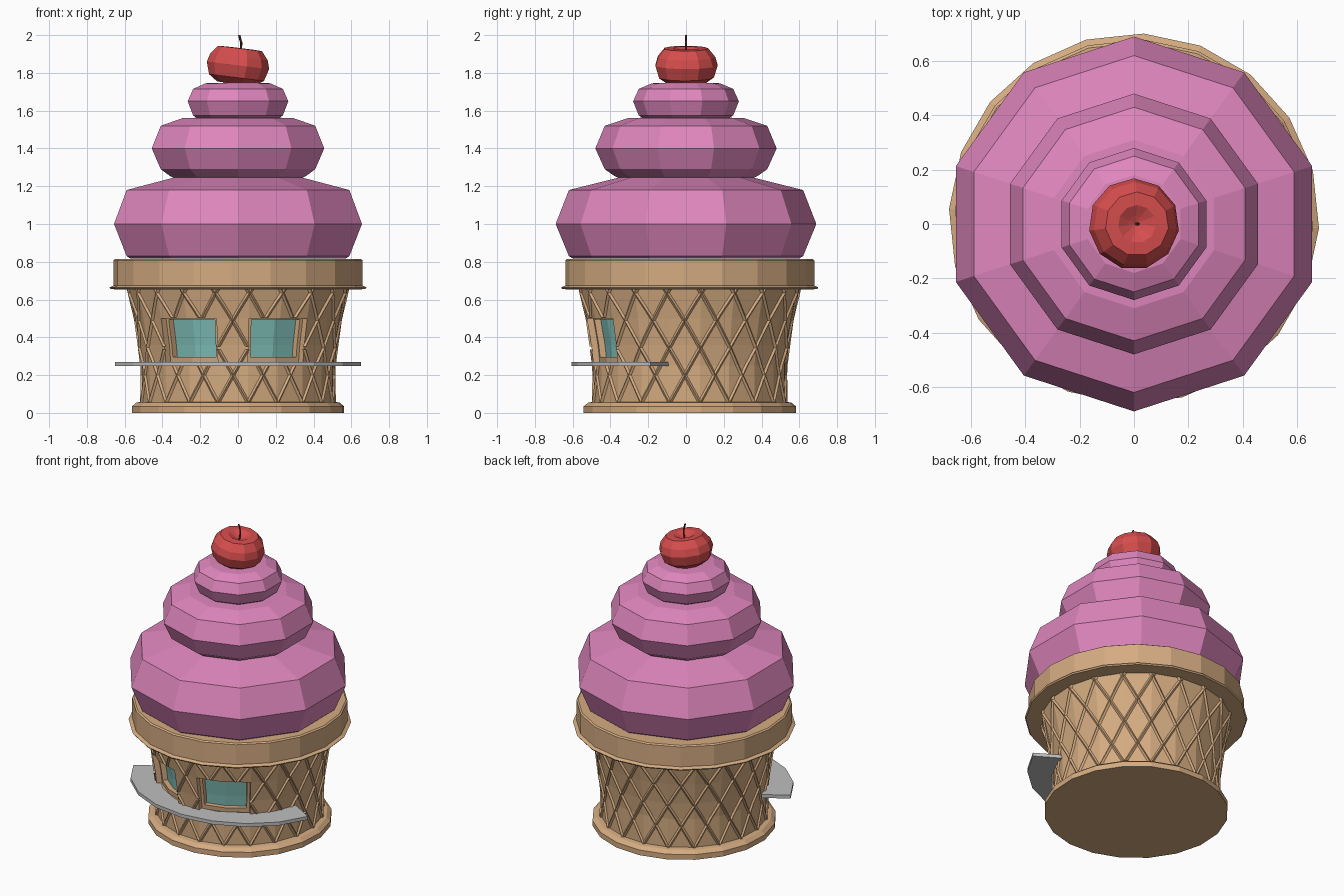
import bpy, bmesh, math
from mathutils import Matrix, Vector

if "Cube" in bpy.data.objects:
    bpy.data.objects.remove(bpy.data.objects["Cube"])

def mat(name, col):
    m = bpy.data.materials.new(name)
    m.diffuse_color = (*col, 1)
    m.use_nodes = True
    m.node_tree.nodes["Principled BSDF"].inputs["Base Color"].default_value = m.diffuse_color
    return m

WAFFLE = mat("waffle tan", (0.66, 0.41, 0.22))
PINK = mat("pink frosting", (0.74, 0.24, 0.51))
RED = mat("cherry red", (0.68, 0.075, 0.075))
STEM = mat("stem brown", (0.10, 0.02, 0.02))
GLASS = mat("window teal", (0.22, 0.53, 0.49))
GREY = mat("counter grey", (0.52, 0.52, 0.52))

CY = 0.02            # the cone sits slightly behind the centre
FRONT = -93          # direction of the cone's front, degrees

def finish(name, bm, mats, recalc=True):
    bmesh.ops.remove_doubles(bm, verts=bm.verts, dist=0.0002)
    if recalc:
        bmesh.ops.recalc_face_normals(bm, faces=bm.faces)
    me = bpy.data.meshes.new(name)
    bm.to_mesh(me)
    bm.free()
    for m in mats:
        me.materials.append(m)
    ob = bpy.data.objects.new(name, me)
    bpy.context.collection.objects.link(ob)
    return ob

def polar(deg, r, z, cy=0.0):
    a = math.radians(deg)
    return Vector((r * math.cos(a), cy + r * math.sin(a), z))

def lathe(name, profile, sides, start, m, cy=0.0, matrix=None):
    """Revolve (radius, height) points; ends on the axis close the shape."""
    bm = bmesh.new()
    step = 360 / sides
    for k in range(sides):
        a, b = start + k * step, start + (k + 1) * step
        for (r0, z0), (r1, z1) in zip(profile, profile[1:]):
            pts = [polar(a, r0, z0, cy)]
            if r0 > 0:
                pts.append(polar(b, r0, z0, cy))
            if r1 > 0:
                pts.append(polar(b, r1, z1, cy))
            pts.append(polar(a, r1, z1, cy))
            bm.faces.new([bm.verts.new(p) for p in pts])
    if matrix:
        bmesh.ops.transform(bm, matrix=matrix, verts=bm.verts)
    return finish(name, bm, [m])

# Cone body: surface of a 20-sided flared wall
WALL = [(0.04, 0.51), (0.25, 0.512), (0.36, 0.524), (0.5, 0.548), (0.66, 0.582)]

def surf(u, z, depth=0.0):
    """Point on the wall; u is the angle from the front in degrees."""
    r = WALL[-1][1]
    for (z0, r0), (z1, r1) in zip(WALL, WALL[1:]):
        if z <= z1:
            r = r0 + (r1 - r0) * (z - z0) / (z1 - z0)
            break
    t = (u - 9) % 18 - 9
    r *= math.cos(math.radians(9)) / math.cos(math.radians(t))
    return polar(FRONT + u, r - depth, z, CY)

def recess(u, z):
    """Depth of the wall: two windows with a stepped frame and sill."""
    u = abs((u + 180) % 360 - 180)
    if 9 < u < 45 and 0.265 < z < 0.5:
        return 0.068 if 11 < u < 43 and 0.295 < z < 0.495 else 0.035
    return 0.0

us = sorted([9 + 18 * k for k in range(20)] + [11, 43, 317, 349])
us.append(us[0] + 360)
zs = [0.04, 0.15, 0.25, 0.265, 0.295, 0.36, 0.495, 0.5, 0.58, 0.66]
bm = bmesh.new()

def add(pts, idx=0):
    f = bm.faces.new([bm.verts.new(p) for p in pts])
    f.material_index = idx

for u0, u1 in zip(us, us[1:]):
    for z0, z1 in zip(zs, zs[1:]):
        um, zm = (u0 + u1) / 2, (z0 + z1) / 2
        d = recess(um, zm)
        add([surf(u0, z0, d), surf(u1, z0, d), surf(u1, z1, d), surf(u0, z1, d)],
            1 if d > 0.05 else 0)
        # reveal walls towards shallower or deeper neighbours
        e = recess(u1 + 0.5, zm)
        if e != d:
            q = [surf(u1, z0, d), surf(u1, z0, e), surf(u1, z1, e), surf(u1, z1, d)]
            add(q)
        e = recess(um, z1 + 0.002)
        if e != d:
            q = [surf(u0, z1, d), surf(u1, z1, d), surf(u1, z1, e), surf(u0, z1, e)]
            add(q)
finish("cone_wall", bm, [WAFFLE, GLASS])

# Raised diamond lattice, left out across the windows
bm = bmesh.new()
STEPS, ZB, ZT = 36, 0.05, 0.655
for k in range(20):
    for s in (-62, 62):
        for i in range(STEPS):
            za = ZB + (ZT - ZB) * i / STEPS
            zb = ZB + (ZT - ZB) * (i + 1) / STEPS
            ua, ub = 18 * k + s * (za - 0.49), 18 * k + s * (zb - 0.49)
            if recess(ua, za) or recess(ub, zb):
                continue
            w = 1.35
            rows = [[surf(u - w, z, 0.001), surf(u, z, -0.011), surf(u + w, z, 0.001)]
                    for u, z in ((ua, za), (ub, zb))]
            for j in (0, 1):
                add([rows[0][j], rows[0][j + 1], rows[1][j + 1], rows[1][j]])
finish("waffle_lattice", bm, [WAFFLE], recalc=False)

# Foot ring and rim of the cone
lathe("cone_foot", [(0, 0), (0.565, 0), (0.565, 0.035), (0.54, 0.055), (0.5, 0.06)],
      20, FRONT + 9, WAFFLE, CY)
lathe("cone_rim", [(0.56, 0.652), (0.675, 0.655), (0.682, 0.664), (0.66, 0.674),
                   (0.66, 0.808), (0.65, 0.815), (0, 0.815)], 20, FRONT, WAFFLE, CY)

# Serving counter: a curved shelf around the front
bm = bmesh.new()
ring = []
N = 8
for i in range(N + 1):
    f = i / N
    ao, ai = math.radians(-162 + 144 * f), math.radians(-168 + 156 * f)
    ring.append([Vector((x, y, z)) for x, y, z in (
        (0.685 * math.cos(ao), 0.605 * math.sin(ao), 0.247),
        (0.685 * math.cos(ao), 0.605 * math.sin(ao), 0.27),
        (0.49 * math.cos(ai), CY + 0.49 * math.sin(ai), 0.27),
        (0.49 * math.cos(ai), CY + 0.49 * math.sin(ai), 0.247))])
for a, b in zip(ring, ring[1:]):
    for j in range(4):
        add([a[j], b[j], b[(j + 1) % 4], a[(j + 1) % 4]])
add(ring[0])
add(ring[-1])
finish("serving_counter", bm, [GREY])

# Frosting: three stacked ten-sided swirls
lathe("frosting", [(0, 0.818), (0.60, 0.818), (0.62, 0.83), (0.69, 1.0), (0.62, 1.18),
                   (0.36, 1.245), (0.38, 1.255), (0.43, 1.29), (0.48, 1.4), (0.43, 1.52),
                   (0.31, 1.56), (0.23, 1.563), (0.25, 1.575), (0.28, 1.65),
                   (0.25, 1.715), (0.18, 1.745), (0, 1.75)], 10, 90, PINK)

# Cherry, tilted to the right
pivot = Vector((0, 0, 1.84))
tilt = (Matrix.Translation(pivot) @ Matrix.Rotation(math.radians(7), 4, 'Y')
        @ Matrix.Translation(-pivot))
lathe("cherry", [(0, 1.74), (0.10, 1.742), (0.148, 1.775), (0.168, 1.84), (0.155, 1.885),
                 (0.118, 1.93), (0.07, 1.932), (0.03, 1.912), (0, 1.9)],
      11, 90, RED, 0, tilt)

# Cherry stem, a bent thin tube
cu = bpy.data.curves.new("cherry_stem", 'CURVE')
cu.dimensions = '3D'
cu.bevel_depth = 0.006
cu.bevel_resolution = 0
cu.use_fill_caps = True
sp = cu.splines.new('POLY')
path = [(0.008, 1.89), (0.016, 1.93), (0.017, 1.96), (0.006, 2.0)]
sp.points.add(len(path) - 1)
for p, (x, z) in zip(sp.points, path):
    p.co = (x, 0, z, 1)
cu.materials.append(STEM)
bpy.context.collection.objects.link(bpy.data.objects.new("cherry_stem", cu))
